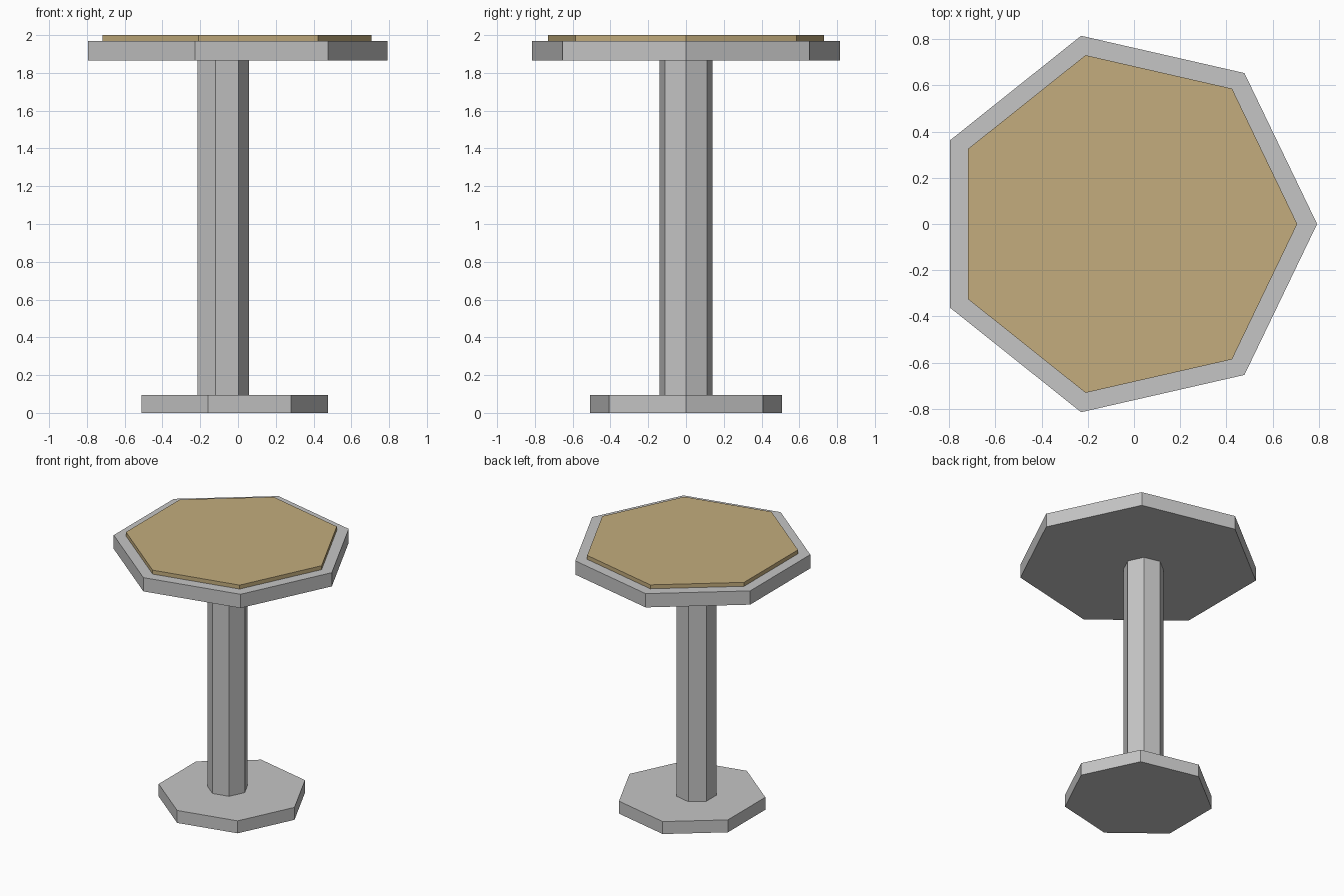
import bpy

cube = bpy.data.objects.get("Cube")
if cube:
    bpy.data.objects.remove(cube, do_unlink=True)

SIDES = 7


def make_material(name, rgb):
    mat = bpy.data.materials.new(name)
    mat.use_nodes = True
    mat.diffuse_color = (*rgb, 1)
    bsdf = next(n for n in mat.node_tree.nodes if n.type == 'BSDF_PRINCIPLED')
    bsdf.inputs["Base Color"].default_value = (*rgb, 1)
    return mat


def heptagon_prism(name, radius, x, bottom, top, mat):
    """Seven-sided prism with one corner pointing along +x."""
    bpy.ops.mesh.primitive_cylinder_add(
        vertices=SIDES, radius=radius, depth=top - bottom,
        location=(x, 0, (bottom + top) / 2))
    obj = bpy.context.object
    obj.name = obj.data.name = name
    # The primitive starts with a corner on +y; turn it to +x
    for v in obj.data.vertices:
        v.co.x, v.co.y = v.co.y, -v.co.x
    obj.data.materials.append(mat)
    return obj


grey = make_material("grey metal", (0.56, 0.56, 0.56))
tan = make_material("tan wood", (0.546, 0.415, 0.205))

# Foot, post, table slab and raised wooden inlay
heptagon_prism("base", 0.52, -0.043, 0, 0.095, grey)
heptagon_prism("column", 0.143, -0.086, 0.095, 1.865, grey)
heptagon_prism("tabletop", 0.835, -0.043, 1.865, 1.97, grey)
heptagon_prism("wood_inlay", 0.749, -0.043, 1.97, 2.0, tan)
